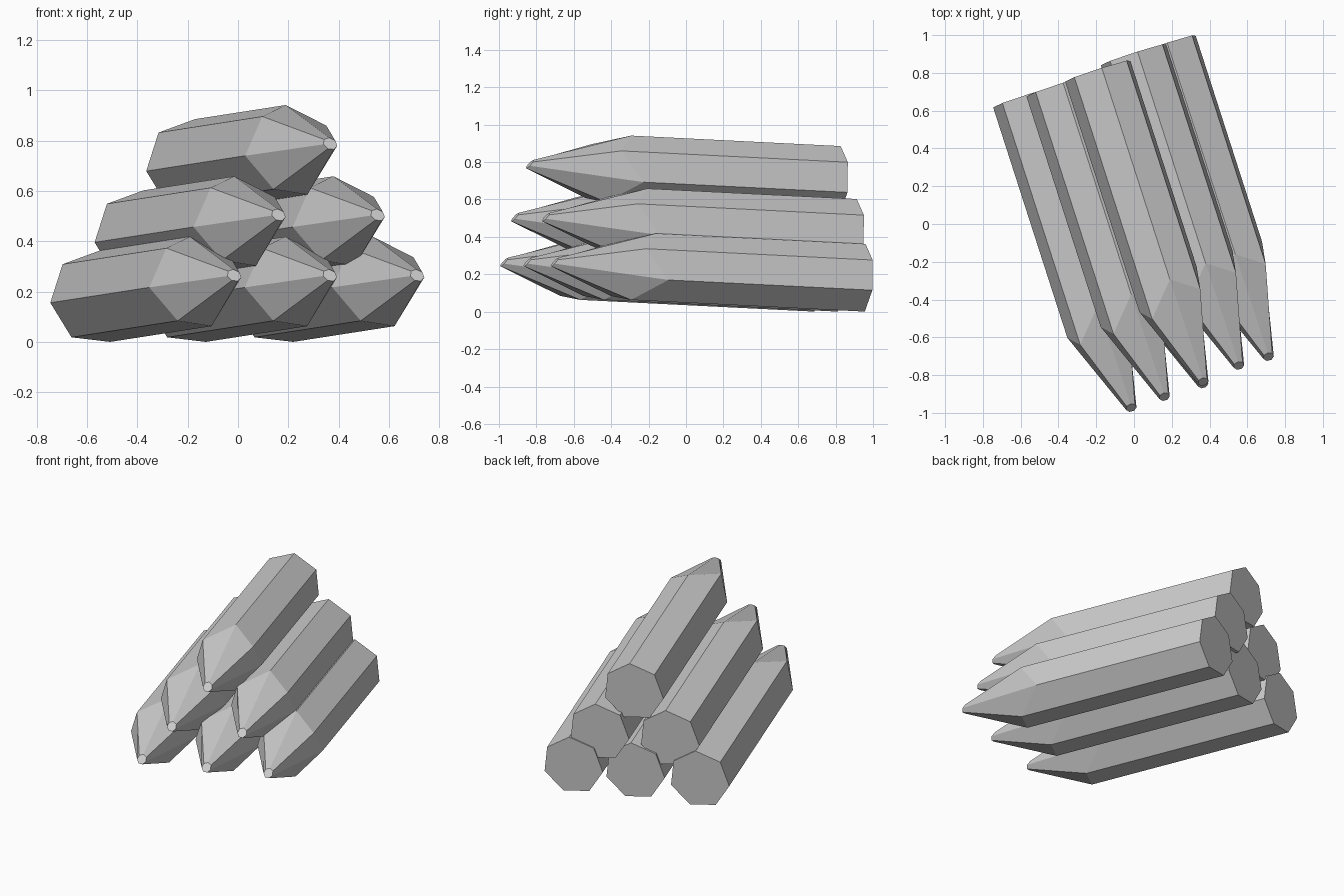
import bpy, bmesh, math
from mathutils import Vector

if "Cube" in bpy.data.objects:
    bpy.data.objects.remove(bpy.data.objects["Cube"])

wood = bpy.data.materials.new("plain grey")
wood.diffuse_color = (0.6, 0.6, 0.6, 1)
wood.use_nodes = True
wood.node_tree.nodes["Principled BSDF"].inputs["Base Color"].default_value = wood.diffuse_color

# Stake frame: length direction per unit of -y, sideways and upward directions
run = Vector((0.322, -1, 0.05))
side = Vector((1, 0.322, 0)).normalized()
up = run.normalized().cross(side).normalized()
R = 0.187
START = -173.6
# Hewn shoulder distance for each of the seven edges
shoulders = [1.22, 1.31, 1.25, 1.09, 1.21, 1.12, 1.28]
tip_centre = Vector((0.554, -1.648, 0.088))
# Cut tip face leans upward
tip_up = (up - run.normalized() * 0.8).normalized()


def stake_mesh():
    bm = bmesh.new()
    back, front, tip = [], [], []
    for i, s in enumerate(shoulders):
        a = math.radians(START + i * 360 / 7)
        c, n = math.cos(a), math.sin(a)
        p = side * c * R + up * n * R
        back.append(bm.verts.new(p))
        front.append(bm.verts.new(p + run * s))
        tip.append(bm.verts.new(tip_centre + side * c * 0.029 + tip_up * n * 0.032))
    bm.faces.new(back)
    bm.faces.new(tip)
    for i in range(7):
        j = (i + 1) % 7
        bm.faces.new((back[i], back[j], front[j], front[i]))
        bm.faces.new((front[i], front[j], tip[j], tip[i]))
    bmesh.ops.recalc_face_normals(bm, faces=bm.faces)
    me = bpy.data.meshes.new("stake")
    bm.to_mesh(me)
    bm.free()
    me.materials.append(wood)
    return me


# Pyramid stack: centre of each back end
stack = {
    "stake_bottom_left": (-0.569, 0.675, 0.177),
    "stake_bottom_middle": (-0.189, 0.80, 0.177),
    "stake_bottom_right": (0.158, 0.945, 0.177),
    "stake_middle_left": (-0.393, 0.733, 0.417),
    "stake_middle_right": (0.001, 0.898, 0.417),
    "stake_top": (-0.188, 0.812, 0.70),
}
mesh = stake_mesh()
for name, loc in stack.items():
    ob = bpy.data.objects.new(name, mesh)
    ob.location = loc
    bpy.context.collection.objects.link(ob)
